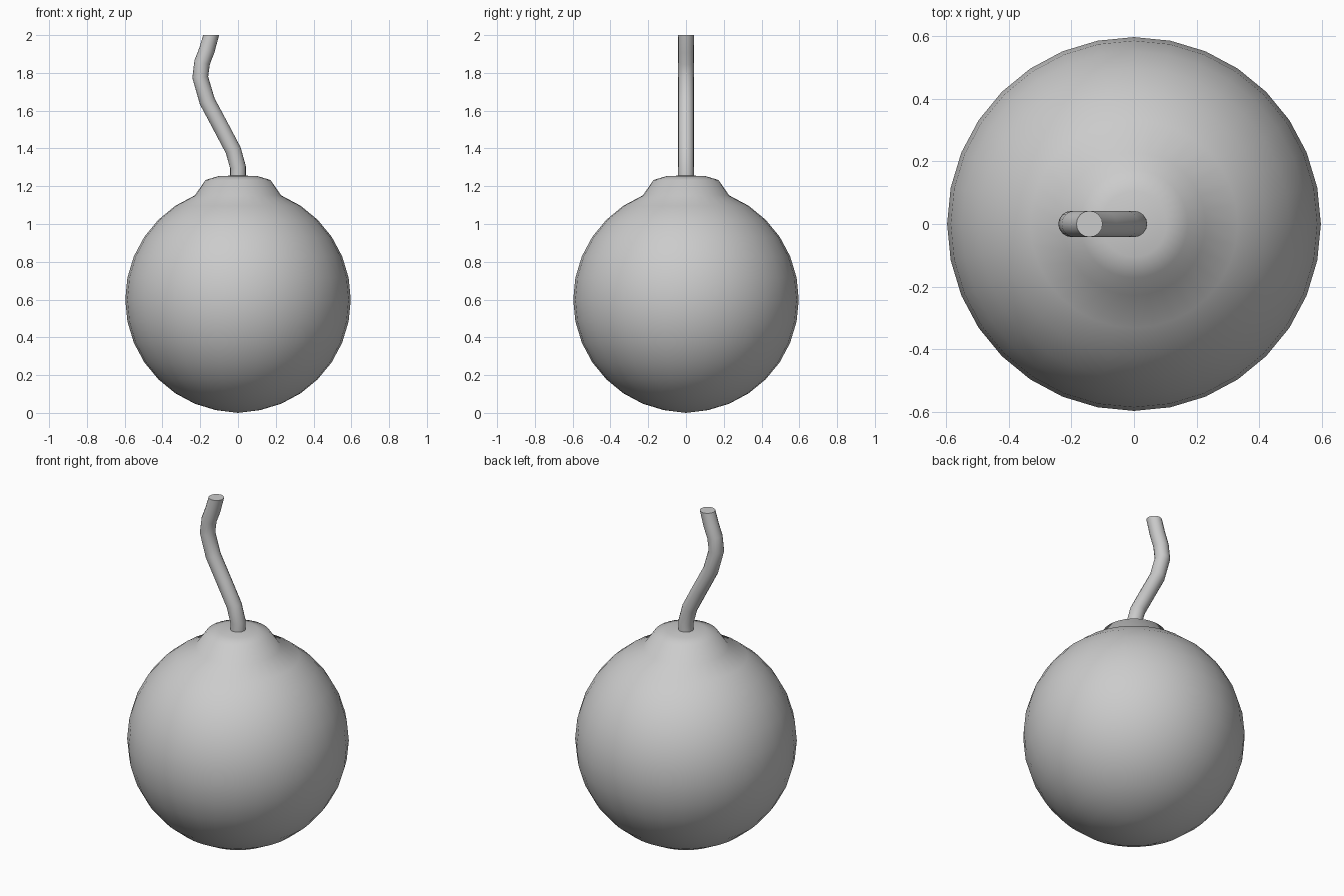
import bpy, bmesh
from math import sin, cos, pi
from mathutils import Vector

if "Cube" in bpy.data.objects:
    bpy.data.objects.remove(bpy.data.objects["Cube"])


def tube(name, rings, sides, smooth_all=True):
    """Skin a list of (centre, side vector, front vector) rings and cap both ends."""
    bm = bmesh.new()
    loops = []
    for c, u, v in rings:
        loops.append([bm.verts.new(c + u * cos(2 * pi * i / sides) + v * sin(2 * pi * i / sides))
                      for i in range(sides)])
    for a, b in zip(loops, loops[1:]):
        for i in range(sides):
            j = (i + 1) % sides
            bm.faces.new((a[i], a[j], b[j], b[i]))
    # cap the ends with triangle fans
    for loop, c in ((loops[0], rings[0][0]), (loops[-1], rings[-1][0])):
        mid = bm.verts.new(c + Vector((0, 0, 0)))
        for i in range(sides):
            bm.faces.new((loop[i], loop[(i + 1) % sides], mid))
    bmesh.ops.recalc_face_normals(bm, faces=bm.faces)
    for f in bm.faces:
        f.smooth = True
    mesh = bpy.data.meshes.new(name)
    bm.to_mesh(mesh)
    bm.free()
    obj = bpy.data.objects.new(name, mesh)
    bpy.context.collection.objects.link(obj)
    return obj


# Round body with the raised neck pulled out of its top rings
R, CZ = 0.597, 0.6
profile = [(R * sin(pi * k / 16), CZ - R * cos(pi * k / 16)) for k in range(1, 15)]
profile += [(0.172, 1.233), (0.105, 1.253)]
rings = [(Vector((0, 0, z)), Vector((r, 0, 0)), Vector((0, r, 0))) for r, z in profile]
body = tube("body", rings, 32)
# poles of the body: lower and upper centre points
body.data.vertices[-2].co.z = CZ - R - 0.003
body.data.vertices[-1].co.z = 1.258

# Curved fuse, rings kept square to the path, level at both ends
path = [(0, 1.24), (0, 1.30), (-0.025, 1.39), (-0.092, 1.517), (-0.163, 1.65),
        (-0.2, 1.777), (-0.19, 1.855), (-0.165, 1.92), (-0.142, 2.0)]
pts = [Vector((x, 0, z)) for x, z in path]
r = 0.042
rings = []
for i, p in enumerate(pts):
    if i in (0, len(pts) - 1):
        side = Vector((1, 0, 0))
    else:
        t = ((pts[i + 1] - p).normalized() + (p - pts[i - 1]).normalized()).normalized()
        side = Vector((t.z, 0, -t.x))
    rings.append((p, side * r, Vector((0, r, 0))))
fuse = tube("fuse", rings, 16)
bpy.context.view_layer.objects.active = fuse
fuse.select_set(True)
bpy.ops.object.shade_smooth_by_angle(angle=pi / 4)
